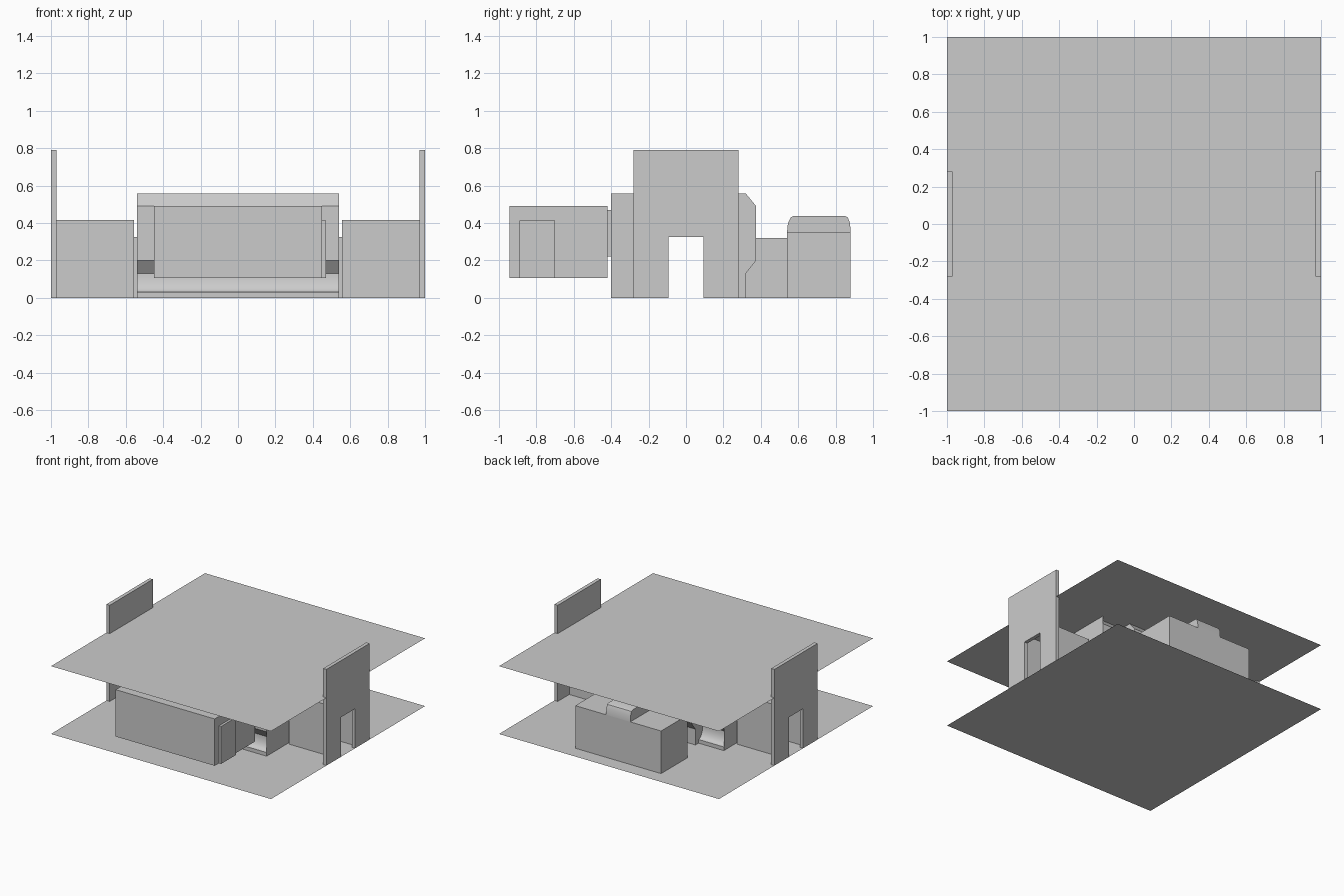
import bpy, math

if "Cube" in bpy.data.objects:
    bpy.data.objects.remove(bpy.data.objects["Cube"])

CEIL = 0.557


def mesh(name, verts, faces):
    me = bpy.data.meshes.new(name)
    me.from_pydata(verts, [], faces)
    me.update()
    ob = bpy.data.objects.new(name, me)
    bpy.context.collection.objects.link(ob)
    return ob


def smooth(ob, deg=25):
    bpy.ops.object.select_all(action='DESELECT')
    ob.select_set(True)
    bpy.context.view_layer.objects.active = ob
    bpy.ops.object.shade_smooth_by_angle(angle=math.radians(deg))


def strip(name, prof, x0, x1):
    """Sweep an open (y, z) profile along x."""
    n = len(prof)
    v = [(x, y, z) for x in (x0, x1) for y, z in prof]
    return mesh(name, v, [(i, i + 1, n + i + 1, n + i) for i in range(n - 1)])


def shell(name, lo, hi, skip=""):
    """Thin-walled box; skip lists the open sides, such as 'y+'."""
    (a, b, c), (d, e, f) = lo, hi
    v = [(x, y, z) for x in (a, d) for y in (b, e) for z in (c, f)]
    sides = {"x-": (0, 1, 3, 2), "x+": (4, 6, 7, 5), "y-": (0, 4, 5, 1),
             "y+": (2, 3, 7, 6), "z-": (0, 2, 6, 4), "z+": (1, 5, 7, 3)}
    return mesh(name, v, [q for k, q in sides.items() if k not in skip.split()])


def door_outline(y0, y1, top, dw, dh):
    return [(y0, 0), (y0, top), (y1, top), (y1, 0),
            (dw, 0), (dw, dh), (-dw, dh), (-dw, 0)]


def door_plate(name, outline, x, thick=0):
    """Wall across x with a doorway, flat or with thickness."""
    n = len(outline)
    v = [(x, y, z) for y, z in outline]
    f = [(0, 1, 6, 7), (1, 2, 5, 6), (2, 3, 4, 5)]
    if thick:
        v += [(x + thick, y, z) for y, z in outline]
        f += [tuple(i + n for i in reversed(q)) for q in f]
        f += [(i, (i + 1) % n, (i + 1) % n + n, i + n) for i in range(n)]
    return mesh(name, v, f)


# Floor and ceiling sheets
for name, z in (("floor", 0), ("ceiling", CEIL)):
    mesh(name, [(-1, -1, z), (1, -1, z), (1, 1, z), (-1, 1, z)], [(0, 1, 2, 3)])

# Door walls, corridors and room end walls on both sides
for s, side in ((1, "right"), (-1, "left")):
    door_plate(side + "_door_wall", door_outline(-.28, .28, .79, .093, .325), s * .97, s * .03)
    xa, xb = sorted((s * .555, s * .97))
    shell(side + "_corridor", (xa, -.13, 0), (xb, .13, .415), "x- x+ z-")
    door_plate(side + "_corridor_end", door_outline(-.13, .13, .415, .093, .325), s * .555)
    xa, xb = sorted((s * .54, s * .555))
    shell(side + "_door_jamb", (xa, -.093, 0), (xb, .093, .325), "x- x+ z-")
    door_plate(side + "_room_end", door_outline(-.40, .28, CEIL, .093, .325), s * .54)

# Flared skirting curve shared by the room walls: (offset inward, z)
cove = [(.055 * math.sin(a), .03 + .10 * (1 - math.cos(a)))
        for a in (math.pi / 2 * i / 8 for i in range(9))][::-1]
cove += [(0, .03), (0, 0)]

# Front wall of the room around its wide window
strip("front_wall_upper", [(-.345, CEIL), (-.40, .49), (-.40, .47)], -.54, .54)
smooth(strip("front_wall_lower", [(-.40, .22), (-.40, .20)] +
             [(-.40 + d, z) for d, z in cove], -.54, .54))
for s in (1, -1):
    xa, xb = sorted((s * .43, s * .54))
    strip("front_wall_side", [(-.40, .47), (-.40, .22)], xa, xb)
shell("window_neck", (-.43, -.42, .22), (.43, -.40, .47), "y- y+")

# Back wall of the room, either side of the bay
for s in (1, -1):
    xa, xb = sorted((s * .31, s * .54))
    smooth(strip("back_wall", [(.225, CEIL), (.28, .49), (.28, .20)] +
                 [(.28 - d, z) for d, z in cove], xa, xb))

# Rear bay, with its two cheeks
bay = [(.32, CEIL), (.375, .49), (.375, .20), (.32, .13)]
strip("bay_upper", bay, -.31, .31)
for s in (1, -1):
    xa, xb = sorted((s * .1, s * .31))
    strip("bay_lower", [(.32, .13), (.32, 0)], xa, xb)
    cheek = [(.225, 0), (.225, CEIL)] + bay + [(.32, 0)]
    mesh("bay_cheek", [(s * .31, y, z) for y, z in cheek], [tuple(range(len(cheek)))])

# Passage from the bay to the rear room
shell("rear_passage", (-.1, .32, 0), (.1, .54, .32), "y- y+ z-")

# Rear room with a doorway toward the passage
shell("rear_room", (-.39, .54, 0), (.39, .88, .35), "y- z-")
front = [(-.39, 0), (-.39, .35), (.39, .35), (.39, 0), (.1, 0), (.1, .32), (-.1, .32), (-.1, 0)]
mesh("rear_room_front", [(x, .54, z) for x, z in front],
     [(0, 1, 6, 7), (1, 2, 5, 6), (2, 3, 4, 5)])

# Rounded raised roof on the rear room
hump = [(.54, .35), (.545, .40), (.56, .43), (.575, .437),
        (.85, .437), (.865, .43), (.877, .40), (.88, .35)]
smooth(strip("roof_hump", hump, -.11, .11), 40)
for s in (1, -1):
    mesh("roof_hump_end", [(s * .11, y, z) for y, z in hump], [tuple(range(len(hump)))])

# Front room, open toward the window, with a shallow side alcove
shell("front_room", (-.45, -.945, .105), (.45, -.42, .49), "y+")
for s in (1, -1):
    xa, xb = sorted((s * .43, s * .45))
    strip("front_room_back", [(-.42, .49), (-.42, .105)], xa, xb)
strip("front_room_back_top", [(-.42, .49), (-.42, .47)], -.43, .43)
strip("front_room_back_sill", [(-.42, .22), (-.42, .105)], -.43, .43)
shell("side_alcove", (.45, -.89, .105), (.47, -.70, .413), "x-")
